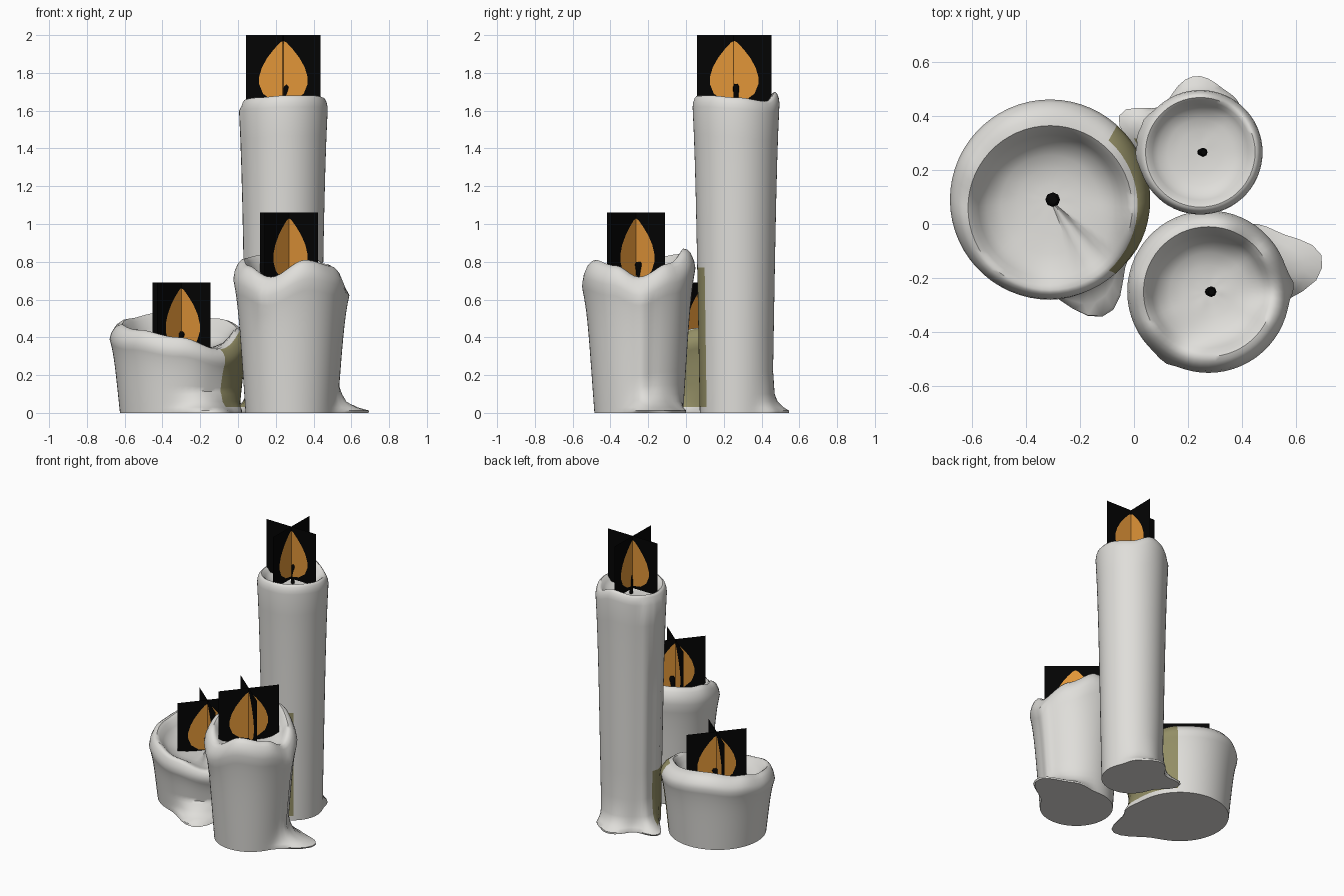
import bpy, bmesh, math
from mathutils import Vector

cube = bpy.data.objects.get("Cube")
if cube:
    bpy.data.objects.remove(cube, do_unlink=True)


def material(name, color, rough=0.6):
    m = bpy.data.materials.new(name)
    m.use_nodes = True
    m.diffuse_color = (*color, 1)
    bsdf = m.node_tree.nodes["Principled BSDF"]
    bsdf.inputs["Base Color"].default_value = (*color, 1)
    bsdf.inputs["Roughness"].default_value = rough
    return m


WAX = material("pale wax", (0.74, 0.73, 0.70))
OLIVE = material("olive wax", (0.29, 0.27, 0.13))
BLACK = material("black", (0.001, 0.001, 0.001))
ORANGE = material("flame orange", (0.76, 0.305, 0.04))


def make_object(name, bm, *mats):
    bmesh.ops.recalc_face_normals(bm, faces=bm.faces)
    mesh = bpy.data.meshes.new(name)
    bm.to_mesh(mesh)
    bm.free()
    for m in mats:
        mesh.materials.append(m)
    ob = bpy.data.objects.new(name, mesh)
    bpy.context.collection.objects.link(ob)
    return ob


def smooth(ob):
    bpy.ops.object.select_all(action="DESELECT")
    ob.select_set(True)
    bpy.context.view_layer.objects.active = ob
    bpy.ops.object.shade_smooth_by_angle(angle=math.radians(50))


def bump(angle, centre, width):
    d = (angle - centre + 180) % 360 - 180
    return math.exp(-(d / width) ** 2)


def rim_height(angle, rim):
    # Smooth periodic blend between the rim control points
    pts = rim + [(rim[0][0] + 360, rim[0][1])]
    for (a0, h0), (a1, h1) in zip(pts, pts[1:]):
        if a0 <= angle <= a1:
            t = (angle - a0) / (a1 - a0)
            return h0 + (h1 - h0) * (1 - math.cos(math.pi * t)) / 2


# Rims: (angle, height). Flares: (angle, width, reach).
# Ridges: (angle, width, depth, lowest height). Stains: (middle angle, half width, top).
CANDLES = {
    "wide": dict(c=(-0.31, 0.09), base=0.315, top=0.37, floor=0.34,
                 crest=.82, shoulder=.08, bowl_shift=-.03, stains=[(-2, 49, .5)],
                 rim=[(0, .45), (50, .50), (110, .53), (150, .50), (180, .47),
                      (225, .44), (270, .40), (310, .34)],
                 flares=[(-64, 20, .16), (-25, 15, .04)],
                 ridges=[(-55, 16, -.012, 0)],
                 wick=(.027, .43), flame=(-.30, .085, .40, .69, 50)),
    "middle": dict(c=(0.275, -0.25), base=0.235, top=0.30, floor=0.69,
                   crest=.80, shoulder=.10, bowl_shift=0, stains=[],
                   rim=[(0, .72), (40, .79), (80, .87), (120, .84), (165, .82),
                        (205, .78), (245, .72), (290, .81), (330, .78)],
                   flares=[(17, 20, .20), (50, 18, .07)],
                   ridges=[(4, 7, .018, 0), (238, 6, .009, .52)],
                   wick=(.02, .80), flame=(.27, -.265, .40, 1.06, 50)),
    "tall": dict(c=(0.245, 0.265), base=0.192, top=0.230, floor=1.60,
                 crest=.88, shoulder=.06, bowl_shift=0,
                 stains=[(-88, 33, .81), (197, 31, .4)],
                 rim=[(0, 1.67), (50, 1.65), (90, 1.70), (140, 1.67), (180, 1.66),
                      (230, 1.67), (270, 1.68), (320, 1.68)],
                 flares=[(93, 28, .09), (157, 18, .13), (55, 15, .03)],
                 ridges=[(182, 9, .01, 0), (150, 8, .012, 0), (165, 6, .012, 1.3)],
                 wick=(.017, 1.74), flame=(.24, .255, .395, 2.0, -1)),
}
SEGMENTS = 60
FOOT = [(0, 1.0), (.012, 1.0), (.03, .65), (.06, .3), (.1, .12)]
WALL = [.08, .2, .32, .44, .56, .68, .8, .9, 1]
# Rounded shoulder: (share of the way in to the crest, share of the drop below it)
SHOULDER = [(.12, .6), (.4, .22), (.7, .05), (1, 0)]
# Inner bowl: (share of crest radius, share of the way down to the floor)
BOWL = [(.94, .12), (.87, .4), (.77, .7), (.6, .9), (.4, 1.0), (.2, 1.04)]


def candle(name, s):
    bm = bmesh.new()
    cx, cy = s["c"]
    lip = s["top"] * s["crest"]
    wall_end = len(FOOT) + len(WALL)
    columns = []
    for i in range(SEGMENTS):
        deg = 360 * i / SEGMENTS
        ca, sa = math.cos(math.radians(deg)), math.sin(math.radians(deg))
        high = rim_height(deg, s["rim"])
        edge = high - s["shoulder"]
        flare = sum(f[2] * bump(deg, f[0], f[1]) for f in s["flares"])
        low = FOOT[-1][0]
        rows = FOOT + [(low + (edge - low) * t, 0) for t in WALL]
        points = []
        for z, k in rows:
            t = z / edge
            r = s["base"] + (s["top"] - s["base"]) * (.75 * t + .25 * t ** 6) + flare * k
            for a, w, depth, start in s["ridges"]:
                if z > start:
                    r += depth * bump(deg, a, w)
            points.append((r, z, 0))
        for k, drop in SHOULDER:
            points.append((s["top"] + (lip - s["top"]) * k, high - s["shoulder"] * drop, k))
        floor = min(s["floor"], high - .02)
        for k, down in BOWL:
            points.append((lip * k, high + (floor - high) * down, k))
        columns.append([bm.verts.new((cx + r * ca, cy + r * sa + s["bowl_shift"] * k, z))
                        for r, z, k in points])
    centre = bm.verts.new((cx, cy, s["floor"] - .005))
    for i, col in enumerate(columns):
        nxt = columns[(i + 1) % SEGMENTS]
        for j in range(len(col) - 1):
            f = bm.faces.new((col[j], nxt[j], nxt[j + 1], col[j + 1]))
            # Olive wax on the outer wall where a neighbour stands close
            z = f.calc_center_median().z
            deg = 360 * (i + .5) / SEGMENTS
            for middle, half, top in s["stains"]:
                away = abs((deg - middle + 180) % 360 - 180)
                if away < half and j < wall_end + 2 and .03 < z < top:
                    f.material_index = 1
        bm.faces.new((col[-1], nxt[-1], centre))
    bm.faces.new([c[0] for c in reversed(columns)])
    smooth(make_object(name + "_candle", bm, WAX, OLIVE))


def wick(name, s):
    bm = bmesh.new()
    r, top = s["wick"]
    low = s["floor"] - .03
    rings = []
    for t, k, bend in [(0, .7, 0), (.4, .6, 0), (.7, .8, .004), (.9, 1, .01), (1, .6, .012)]:
        rings.append([bm.verts.new((s["c"][0] + bend + r * k * math.cos(a * math.pi / 4),
                                    s["c"][1] + r * k * math.sin(a * math.pi / 4),
                                    low + (top - low) * t)) for a in range(8)])
    for a, b in zip(rings, rings[1:]):
        for i in range(8):
            j = (i + 1) % 8
            bm.faces.new((a[i], a[j], b[j], b[i]))
    bm.faces.new(rings[-1])
    bm.faces.new(rings[0][::-1])
    smooth(make_object(name + "_wick", bm, BLACK))


# Half outline of the flame: (half width, distance below the card top)
FLAME = [(.018, .04), (.05, .075), (.085, .12), (.113, .17), (.128, .22),
         (.128, .26), (.108, .31), (.06, .345)]
CARD_HEIGHT = .37


def flame_cards(name, s):
    x, y, width, top, turn = s["flame"]
    h = width / 2
    for n in range(2):
        angle = math.radians(turn + 90 * n)
        along = Vector((math.cos(angle), math.sin(angle), 0))
        bm = bmesh.new()

        def vert(u, d):
            return bm.verts.new(Vector((x, y, top - d)) + along * u)

        # The flame is cut into the card: one orange face, two black halves
        top_mid, tip = vert(0, 0), vert(0, .03)
        base, low_mid = vert(0, .355), vert(0, CARD_HEIGHT)
        sides = {}
        for sign in (-1, 1):
            sides[sign] = [vert(sign * w, d) for w, d in FLAME]
            bm.faces.new([top_mid, tip] + sides[sign] +
                         [base, low_mid, vert(sign * h, CARD_HEIGHT), vert(sign * h, 0)])
        flame = bm.faces.new([tip] + sides[1] + [base] + sides[-1][::-1])
        flame.material_index = 1
        make_object(f"{name}_flame_card_{n + 1}", bm, BLACK, ORANGE)


for label, spec in CANDLES.items():
    candle(label, spec)
    wick(label, spec)
    flame_cards(label, spec)
